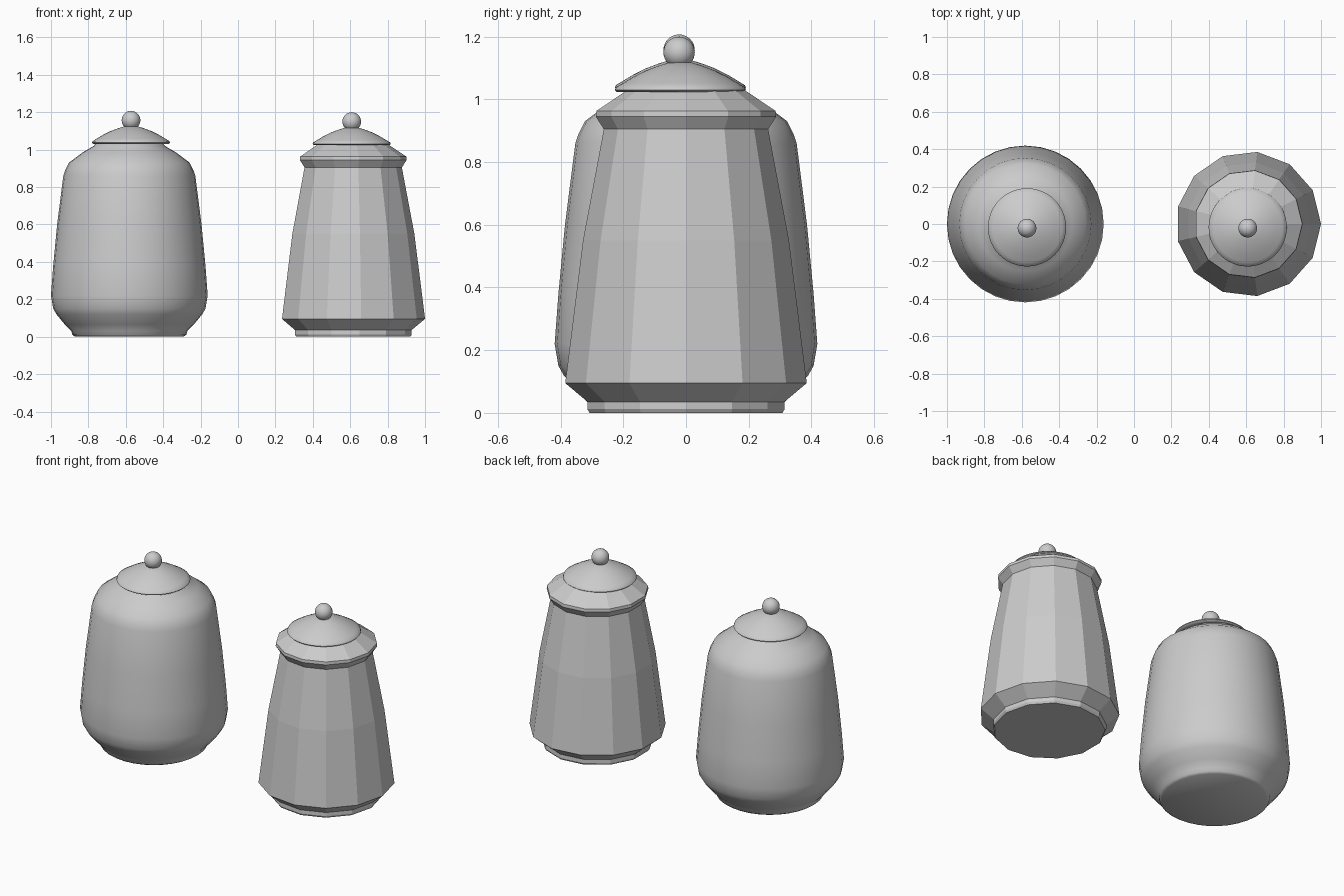
import bpy, bmesh, math

if "Cube" in bpy.data.objects:
    bpy.data.objects.remove(bpy.data.objects["Cube"])


def lathe(name, profile, sides, centre, smooth_angle=None):
    """Revolve (radius, z) points around a vertical axis and cap both ends."""
    bm = bmesh.new()
    rings = []
    for r, z in profile:
        rings.append([bm.verts.new((r * math.cos(2 * math.pi * i / sides),
                                    r * math.sin(2 * math.pi * i / sides), z))
                      for i in range(sides)])
    for a, b in zip(rings, rings[1:]):
        for i in range(sides):
            j = (i + 1) % sides
            bm.faces.new((a[i], a[j], b[j], b[i]))
    bm.faces.new(rings[0][::-1])
    bm.faces.new(rings[-1])
    mesh = bpy.data.meshes.new(name)
    bm.to_mesh(mesh)
    bm.free()
    obj = bpy.data.objects.new(name, mesh)
    obj.location = centre
    bpy.context.collection.objects.link(obj)
    if smooth_angle:
        smooth(obj, smooth_angle)
    return obj


def smooth(obj, angle):
    bpy.ops.object.select_all(action='DESELECT')
    obj.select_set(True)
    bpy.context.view_layer.objects.active = obj
    bpy.ops.object.shade_smooth_by_angle(angle=math.radians(angle))


def lid_and_knob(prefix, x, z):
    # Shallow domed lid with a thin rounded rim
    dome = [(0.185, 0.0), (0.203, 0.0), (0.209, 0.006), (0.206, 0.014),
            (0.185, 0.027), (0.15, 0.048), (0.11, 0.068), (0.07, 0.083),
            (0.035, 0.094)]
    lathe(prefix + "_lid", dome, 48, (x, -0.018, z), 50)
    # Ball knob
    bpy.ops.mesh.primitive_uv_sphere_add(segments=32, ring_count=16, radius=0.05,
                                         location=(x, -0.022, z + 0.126))
    knob = bpy.context.object
    knob.name = prefix + "_knob"
    smooth(knob, 40)


# Round jar body
lathe("round_jar_body",
      [(0.29, 0.0), (0.305, 0.01), (0.31, 0.03), (0.345, 0.065), (0.39, 0.12),
       (0.407, 0.15), (0.419, 0.22), (0.407, 0.38), (0.386, 0.60), (0.353, 0.86),
       (0.343, 0.89), (0.323, 0.93), (0.25, 0.985), (0.19, 1.02), (0.18, 1.034)],
      32, (-0.581, 0, 0), 60)
lid_and_knob("round_jar", -0.572, 1.031)

# Thirteen-sided faceted jar body with flared collar
lathe("faceted_jar_body",
      [(0.31, 0.0), (0.317, 0.012), (0.316, 0.035), (0.388, 0.095), (0.331, 0.55),
       (0.264, 0.905), (0.29, 0.945), (0.288, 0.963), (0.20, 1.022), (0.19, 1.028)],
      13, (0.612, 0, 0))
lid_and_knob("faceted_jar", 0.608, 1.024)
